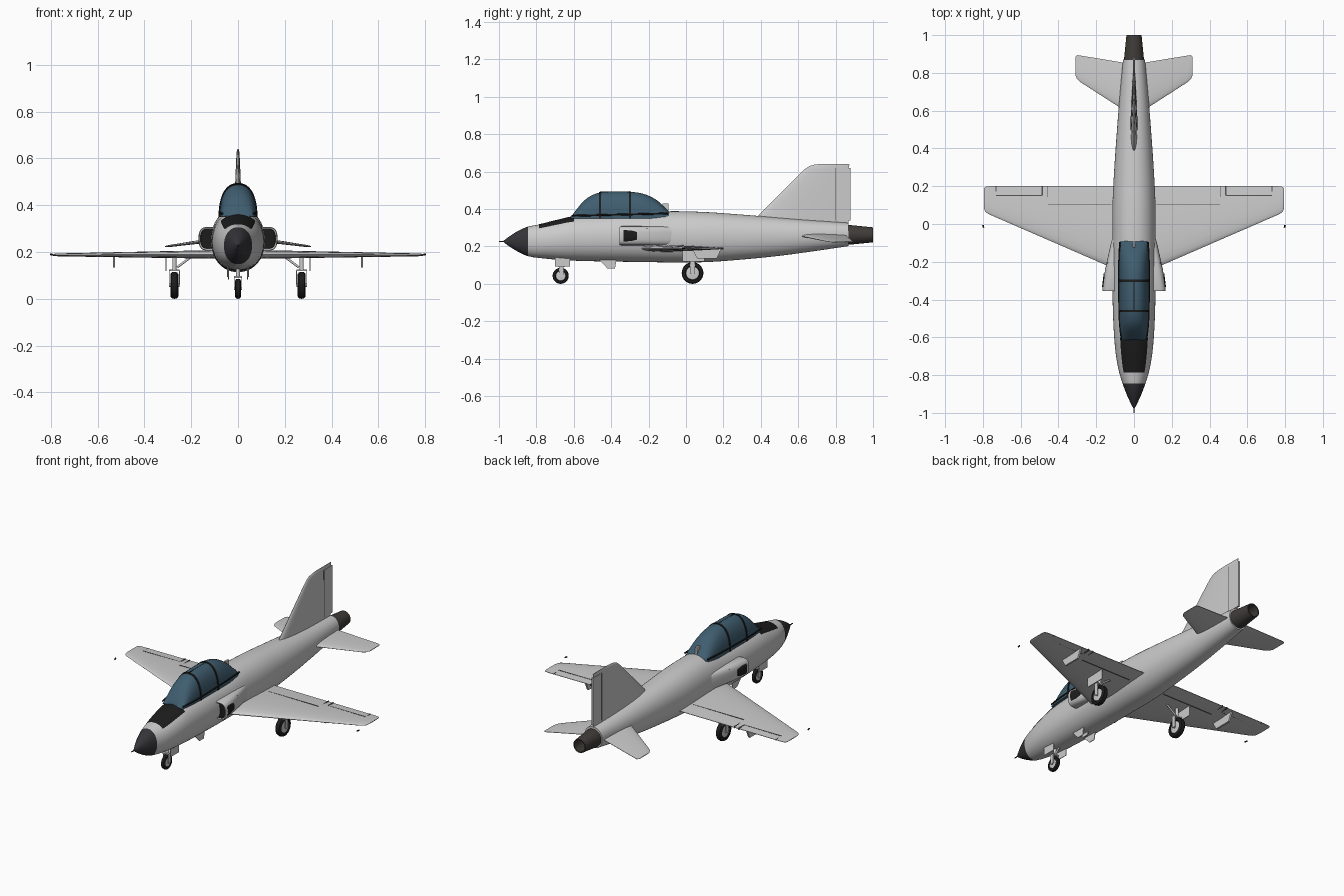
import bpy, bmesh, math
from mathutils import Vector

if "Cube" in bpy.data.objects:
    bpy.data.objects.remove(bpy.data.objects["Cube"])


def material(name, rgb):
    m = bpy.data.materials.new(name)
    m.diffuse_color = (*rgb, 1)
    m.use_nodes = True
    m.node_tree.nodes["Principled BSDF"].inputs["Base Color"].default_value = m.diffuse_color
    return m


BLACK = material("black", (0.012, 0.012, 0.012))
DARK = material("dark_grey", (0.035, 0.035, 0.04))
METAL = material("burnt_metal", (0.05, 0.045, 0.04))
GLASS = material("tinted_glass", (0.05, 0.11, 0.16))
SEAM = material("seam", (0.09, 0.09, 0.09))


# Skin a list of rings into one mesh, optionally mirrored across x
def loft(name, rings, mat=None, closed=True, cap=True, mirror=False):
    bm = bmesh.new()
    vs = [[bm.verts.new(p) for p in r] for r in rings]
    n = len(rings[0])
    for a, b in zip(vs, vs[1:]):
        for i in range(n if closed else n - 1):
            j = (i + 1) % n
            bm.faces.new((a[i], a[j], b[j], b[i]))
    if cap and closed:
        bm.faces.new(vs[0])
        bm.faces.new(vs[-1])
    bmesh.ops.recalc_face_normals(bm, faces=bm.faces)
    me = bpy.data.meshes.new(name)
    bm.to_mesh(me)
    bm.free()
    ob = bpy.data.objects.new(name, me)
    bpy.context.collection.objects.link(ob)
    if mat:
        me.materials.append(mat)
    if mirror:
        ob.modifiers.new("mirror", 'MIRROR')
    bpy.ops.object.select_all(action='DESELECT')
    ob.select_set(True)
    bpy.context.view_layer.objects.active = ob
    bpy.ops.object.shade_smooth_by_angle(angle=math.radians(35))
    return ob


def box(name, x, y, z, mat=None, mirror=False):
    rings = [[(a, y[0], z[0]), (a, y[1], z[0]), (a, y[1], z[1]), (a, y[0], z[1])] for a in x]
    return loft(name, rings, mat, mirror=mirror)


def tube(name, a, b, r, r2=None, mat=None, mirror=False, n=14):
    a, b = Vector(a), Vector(b)
    q = (b - a).to_track_quat('Z', 'Y')
    ring = lambda c, r: [c + q @ Vector((r * math.cos(t), r * math.sin(t), 0))
                         for t in (2 * math.pi * i / n for i in range(n))]
    return loft(name, [ring(a, r), ring(b, r2 or r)], mat, mirror=mirror)


# Superellipse ring in the xz plane
def oval(y, cx, cz, rx, rz, n=48, e=2.0, a0=0.0, a1=2 * math.pi, closed=True):
    out = []
    for i in range(n):
        t = a0 + (a1 - a0) * i / (n if closed else n - 1)
        c, s = math.cos(t), math.sin(t)
        out.append((cx + rx * math.copysign(abs(c) ** (2 / e), c), y,
                    cz + rz * math.copysign(abs(s) ** (2 / e), s)))
    return out


# Smooth interpolation through table rows (first column is the key)
def sample(table, y):
    k = max(i for i in range(len(table) - 1) if table[i][0] <= y + 1e-9)
    p, q = table[k], table[k + 1]
    o, r = table[max(k - 1, 0)], table[min(k + 2, len(table) - 1)]
    h = q[0] - p[0]
    t = (y - p[0]) / h
    res = []
    for c in range(1, len(p)):
        m0 = (q[c] - o[c]) / (q[0] - o[0]) * h
        m1 = (r[c] - p[c]) / (r[0] - p[0]) * h
        res.append((2*t**3 - 3*t*t + 1) * p[c] + (t**3 - 2*t*t + t) * m0
                   + (3*t*t - 2*t**3) * q[c] + (t**3 - t*t) * m1)
    return res


def steps(a, b, n):
    return [a + (b - a) * i / n for i in range(n + 1)]


# Fuselage: y, half width, top, bottom
BODY = [(-.975, .004, .231, .223), (-.95, .017, .25, .204), (-.9, .04, .282, .173),
        (-.845, .06, .306, .148), (-.78, .08, .318, .138), (-.7, .095, .338, .13),
        (-.6, .105, .36, .124), (-.45, .112, .37, .12), (-.25, .115, .378, .117),
        (-.1, .115, .388, .115), (.1, .114, .384, .116), (.3, .104, .37, .13),
        (.5, .09, .354, .15), (.7, .074, .338, .177), (.87, .058, .326, .202)]


def body_ring(y, grow=0.0, **kw):
    w, top, bot = sample(BODY, y)
    return oval(y, 0, (top + bot) / 2, w + grow, (top - bot) / 2 + grow, e=2.15, **kw)


loft("radome", [body_ring(y) for y in steps(-.975, -.845, 10)], DARK)
loft("fuselage", [body_ring(y) for y in steps(-.845, .87, 60)])
loft("antiglare_panel", [body_ring(y, .002, n=16, a0=math.radians(48), a1=math.radians(132), closed=False)
                         for y in steps(-.785, -.6, 8)], BLACK, closed=False)
tube("nose_probe", (0, -1, .227), (0, -.96, .227), .0025, .004, DARK)

# Exhaust nozzle, hollow
loft("nozzle", [oval(y, 0, .262, r, r, 32) for y, r in
                ((.86, .052), (.88, .052), (1, .04), (1, .034), (.89, .034))], METAL)

# Canopy: y, half width, height
CANOPY = [(-.615, .066, .355), (-.595, .069, .385), (-.55, .074, .44), (-.51, .077, .47),
          (-.45, .079, .49), (-.3, .08, .492), (-.22, .08, .479), (-.15, .078, .443), (-.09, .074, .385)]


def canopy_ring(y, grow=0.0):
    w, top = sample(CANOPY, y)
    return oval(y, 0, .35, w + grow, top - .35 + grow, 25, 2.3, 0, math.pi, False)


loft("canopy_glass", [canopy_ring(y) for y in steps(-.615, -.09, 30)], GLASS)
for i, y in enumerate((-.46, -.3)):
    loft(f"canopy_frame_{i}", [canopy_ring(y - .006), canopy_ring(y - .006, .003),
                               canopy_ring(y + .006, .003), canopy_ring(y + .006)], BLACK, False)
rail = [(y, sample(CANOPY, y)[0]) for y in steps(-.612, -.095, 12)]
loft("canopy_rail", [oval(y, w, .364 + .012 * (y + .61) / .5, .004, .005, 8) for y, w in rail], BLACK, mirror=True)
box("canopy_seam", (-.0015, .0015), (-.46, -.3), (.489, .494), BLACK)
box("spine_antenna", (-.006, .006), (-.125, -.093), (.37, .43))


# Flying surfaces: stations of (span, leading edge, trailing edge, centre, thickness)
def airfoil(le, te, th, n=12):
    up = []
    for i in range(n + 1):
        u = (1 - math.cos(math.pi * i / n)) / 2
        h = 5 * (.2969 * u**.5 - .126 * u - .3516 * u*u + .2843 * u**3 - .1015 * u**4)
        up.append((le + (te - le) * u, th * h + .001 * u))
    return up + [(y, -h) for y, h in reversed(up[1:])]


def surface(name, stations, **kw):
    return loft(name, [[(x, y, z + h) for y, h in airfoil(le, te, th)]
                       for x, le, te, z, th in stations], mirror=True, **kw)


surface("wing", [(.03, -.27, .2, .19, .04), (.12, -.23, .2, .19, .036), (.765, .05, .2, .188, .012),
                 (.782, .06, .198, .188, .01), (.791, .072, .194, .188, .007), (.795, .09, .185, .188, .003)])
surface("tailplane", [(.02, .58, .85, .263, .022), (.06, .607, .855, .258, .02), (.285, .752, .892, .227, .009),
                      (.302, .768, .894, .225, .007), (.311, .79, .885, .224, .003)])
fin = [(.31, .36, .868, .036), (.37, .39, .868, .034), (.59, .61, .868, .016), (.615, .637, .868, .013),
       (.63, .66, .872, .01), (.638, .69, .874, .006), (.641, .72, .87, .003)]
loft("fin", [[(h, y, z) for y, h in airfoil(le, te, th)] for z, le, te, th in fin])
box("rudder", (-.0055, .0055), (.8, .88), (.34, .62))
for x in (-.006, .006):
    box("rudder_seam", (x - .001, x + .001), (.797, .8), (.34, .62), SEAM)

# Control surface gaps
box("aileron_gap", (.485, .73), (.147, .153), (.1835, .1945), SEAM, True)
box("aileron_outer_gap", (.728, .732), (.15, .2), (.186, .1915), SEAM, True)
box("aileron_inner_gap", (.482, .49), (.147, .201), (.184, .194), SEAM, True)
box("flap_hinge_gap", (.12, .455), (.103, .106), (.178, .2), SEAM, True)
box("flap_end_gap", (.454, .457), (.105, .2), (.184, .195), SEAM, True)
tube("wingtip_light", (.796, -.02, .19), (.8, -.005, .19), .004, mat=BLACK, mirror=True, n=8)

# Side intakes with open mouths
lips = [(-.05, .085, .02, .045), (-.1, .09, .032, .05), (-.24, .108, .045, .051),
        (-.345, .122, .046, .051), (-.355, .123, .043, .048), (-.352, .123, .037, .042)]
loft("intake_trunk", [oval(y, cx, .257, rx, rz, 32, 3) for y, cx, rx, rz in lips], cap=False, mirror=True)
loft("intake_duct", [oval(y, .123 - d, .257, .038 - d, .043 - d, 32, 3)
                     for y, d in ((-.352, 0), (-.32, .002), (-.2, .012))][::-1], BLACK, cap=False, mirror=True)
box("intake_back", (.09, .14), (-.21, -.205), (.22, .295), BLACK, True)
loft("intake_side_panel", [oval(y, cx, .257, .047, rz, 32, 3) for y, cx, rz in
                           ((-.262, .1135, .03), (-.29, .1168, .04), (-.333, .1222, .043))], BLACK, mirror=True)


# Wheel: tyre and hub turned about x
def wheel(name, x, y, r, w, mirror):
    def turn(part, prof, mat):
        loft(part, [[(x + d, y + q * math.cos(t), r + q * math.sin(t))
                     for t in steps(0, 2 * math.pi, 32)[:-1]] for d, q in prof], mat, mirror=mirror)
    turn(name + "_tyre", [(-w * .6, r * .58), (-w, r * .68), (-w, r * .82), (-w * .7, r * .95), (0, r),
                          (w * .7, r * .95), (w, r * .82), (w, r * .68), (w * .6, r * .58)], BLACK)
    turn(name + "_hub", [(-w * .9, r * .25), (-w * .75, r * .6), (w * .75, r * .6), (w * .9, r * .25)], None)


# Nose gear
wheel("nose_wheel", 0, -.67, .043, .012, False)
tube("nose_strut", (0, -.665, .09), (0, -.655, .16), .009)
tube("nose_drag_brace", (0, -.66, .1), (0, -.6, .15), .005)
tube("nose_axle", (-.018, -.67, .043), (.018, -.67, .043), .006)
for x in (-.016, .016):
    box("nose_fork", (x - .002, x + .002), (-.678, -.655), (.04, .097))
box("nose_fork_crown", (-.018, .018), (-.682, -.65), (.09, .097))
box("nose_gear_door", (.043, .046), (-.7, -.62), (.093, .145), None, True)

# Main gear
wheel("main_wheel", .272, .035, .058, .017, True)
tube("main_strut", (.272, .035, .125), (.272, .035, .19), .009, mirror=True)
box("main_fork_crown", (.25, .296), (.022, .048), (.119, .126), None, True)
for x in (.25, .294):
    box("main_fork", (x - .002, x + .002), (.022, .048), (.055, .124), None, True)
tube("main_side_brace", (.26, .035, .135), (.2, .035, .18), .005, mirror=True)
tube("main_axle", (.25, .035, .058), (.295, .035, .058), .008, mirror=True)
box("main_gear_door", (.305, .309), (-.02, .1), (.12, .185), None, True)


# Underwing pylons, belly blades and chin fairing as tapered side profiles
def plate(name, x, w, pts):
    loft(name, [[(x + s, y, z) for y, z in pts] for s in (-w, w)], mirror=x > 0)


plate("pylon", .53, .005, [(.03, .19), (.19, .19), (.165, .135), (.06, .135)])
plate("belly_blade", .04, .002, [(-.47, .135), (-.37, .135), (-.38, .082), (-.42, .082)])
plate("belly_antenna", 0, .003, [(-.46, .125), (-.38, .125), (-.39, .1), (-.42, .1)])
